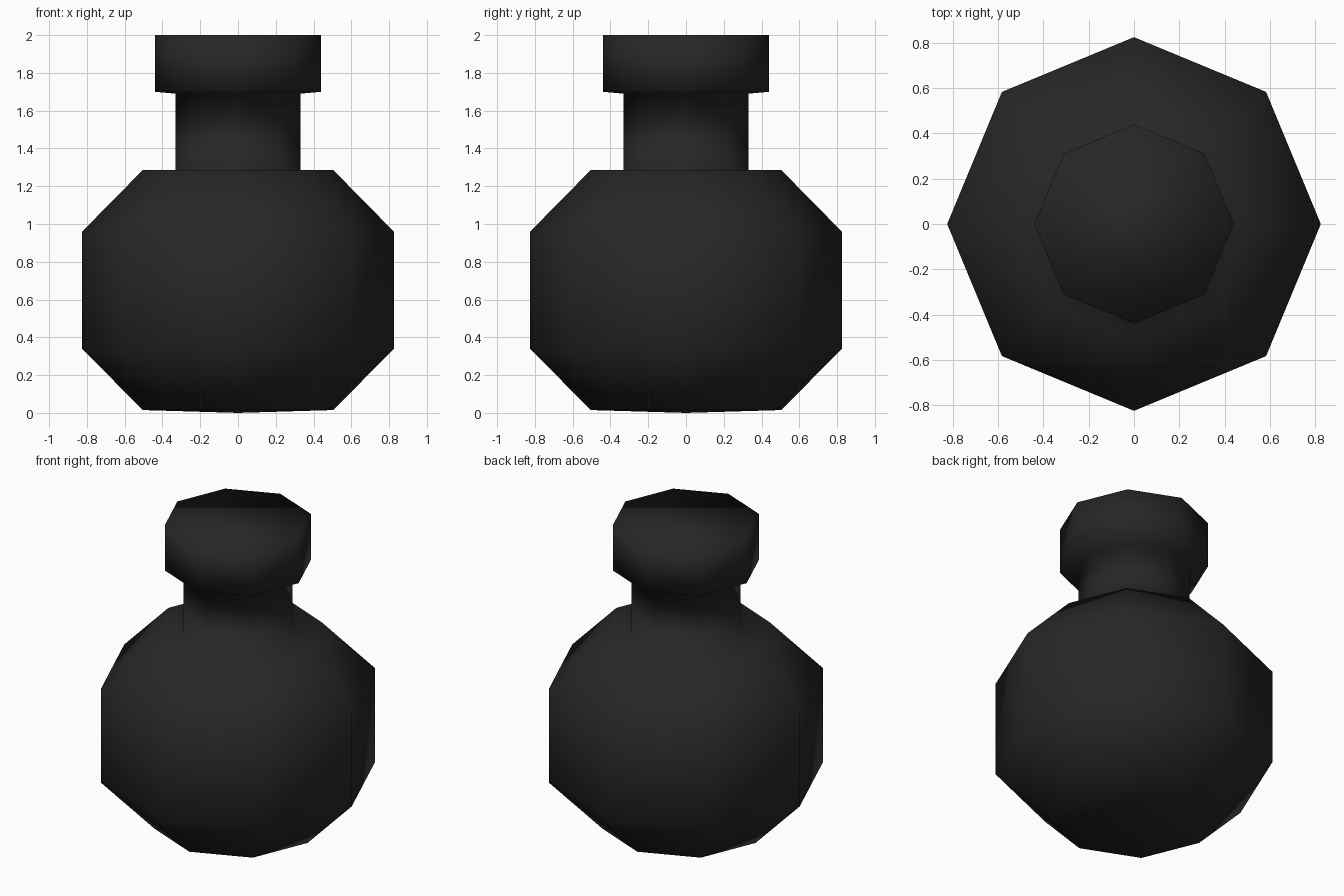
import bpy
import bmesh
import math

if "Cube" in bpy.data.objects:
    bpy.data.objects.remove(bpy.data.objects["Cube"])

SIDES = 8


def lathe(name, profile, material):
    """Spin (radius, height) pairs around z into a smooth closed solid."""
    bm = bmesh.new()
    rings = []
    for r, z in profile:
        rings.append([bm.verts.new((r * math.cos(2 * math.pi * i / SIDES),
                                    r * math.sin(2 * math.pi * i / SIDES), z))
                      for i in range(SIDES)])
    for low, high in zip(rings, rings[1:]):
        for i in range(SIDES):
            j = (i + 1) % SIDES
            bm.faces.new((low[i], low[j], high[j], high[i]))
    # flat lid on top, shallow cone underneath
    bm.faces.new(rings[-1])
    tip = bm.verts.new((0, 0, 0))
    for i in range(SIDES):
        bm.faces.new((rings[0][(i + 1) % SIDES], rings[0][i], tip))
    bmesh.ops.recalc_face_normals(bm, faces=bm.faces)
    for f in bm.faces:
        f.smooth = True
    mesh = bpy.data.meshes.new(name)
    bm.to_mesh(mesh)
    bm.free()
    mesh.materials.append(material)
    obj = bpy.data.objects.new(name, mesh)
    bpy.context.collection.objects.link(obj)
    return obj


black = bpy.data.materials.new("soft black")
black.diffuse_color = (0.02, 0.02, 0.02, 1)
black.use_nodes = True
black.node_tree.nodes["Principled BSDF"].inputs["Base Color"].default_value = black.diffuse_color

# round body, neck and stopper as one eight-sided turning
lathe("flask", [
    (0.505, 0.015), (0.825, 0.34), (0.825, 0.96), (0.505, 1.285),  # body
    (0.33, 1.285), (0.33, 1.69),                                   # neck
    (0.44, 1.70), (0.44, 2.0),                                     # stopper
], black)
